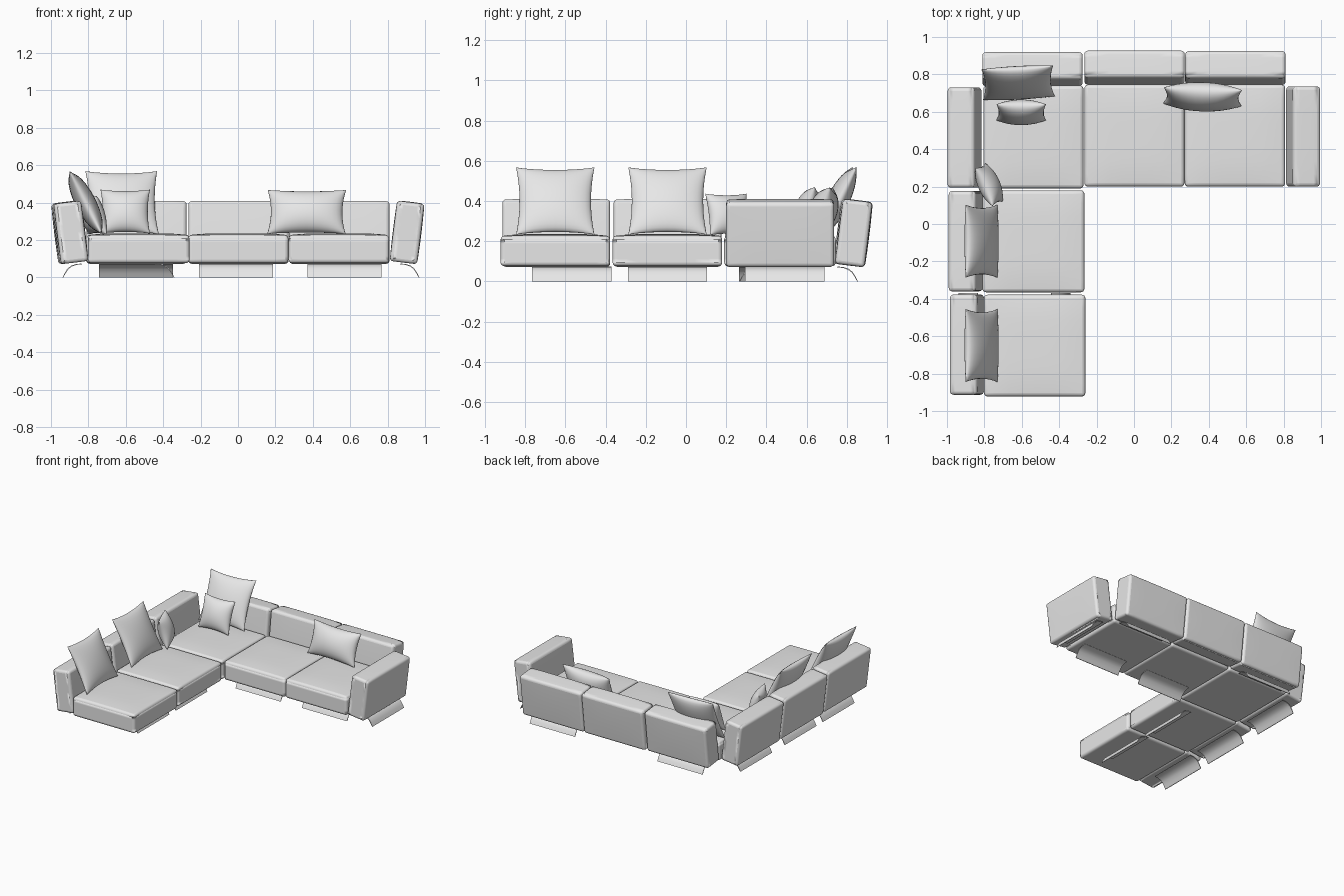
import bpy, bmesh, math
from mathutils import Matrix, Vector

if "Cube" in bpy.data.objects:
    bpy.data.objects.remove(bpy.data.objects["Cube"])

fabric = bpy.data.materials.new("light grey")
fabric.diffuse_color = (0.8, 0.8, 0.8, 1)
fabric.use_nodes = True
fabric.node_tree.nodes["Principled BSDF"].inputs["Base Color"].default_value = fabric.diffuse_color

# Yaw that turns a part whose outer side is local +y
YAW = {"back": 0, "left": 90, "front": 180, "right": -90}


def finish(name, bm, loc, tilt=0, yaw=0, bevel=0, angle=40):
    bmesh.ops.recalc_face_normals(bm, faces=bm.faces)
    m = (Matrix.Translation(loc) @ Matrix.Rotation(math.radians(yaw), 4, 'Z')
         @ Matrix.Rotation(math.radians(-tilt), 4, 'X'))
    bm.transform(m)
    me = bpy.data.meshes.new(name)
    bm.to_mesh(me)
    bm.free()
    me.materials.append(fabric)
    ob = bpy.data.objects.new(name, me)
    bpy.context.collection.objects.link(ob)
    if bevel:
        b = ob.modifiers.new("bevel", 'BEVEL')
        b.width, b.segments, b.limit_method = bevel, 4, 'ANGLE'
        b.angle_limit = math.radians(50)
    bpy.ops.object.select_all(action='DESELECT')
    bpy.context.view_layer.objects.active = ob
    ob.select_set(True)
    bpy.ops.object.shade_smooth_by_angle(angle=math.radians(angle))
    return ob


def cushion(name, loc, size, crown_top=0.0, crown_side=0.0, tilt=0, yaw=0, bevel=0.02):
    """Upholstered block with slightly domed top and sides."""
    bm = bmesh.new()
    bmesh.ops.create_cube(bm, size=2)
    bmesh.ops.subdivide_edges(bm, edges=bm.edges[:], cuts=7, use_grid_fill=True)
    for v in bm.verts:
        x, y, z = v.co
        dome = crown_top * (1 - x ** 4) * (1 - y ** 4) if z > 0.99 else 0
        side = crown_side * (1 - z * z) * (1 - x ** 4) * y if abs(y) > 0.99 else 0
        v.co = Vector((x * size[0] / 2, y * size[1] / 2 + side, z * size[2] / 2 + dome))
    return finish(name, bm, loc, tilt, yaw, bevel)


def pillow(name, loc, w, h, t, tilt, yaw, n=16):
    """Soft pillow with pinched corners: two domed sheets joined at the seam."""
    bm = bmesh.new()
    for s in (-1, 1):
        rows = []
        for j in range(n + 1):
            row = []
            for i in range(n + 1):
                u = math.sin((2 * i / n - 1) * math.pi / 2)
                v = math.sin((2 * j / n - 1) * math.pi / 2)
                a, b = max(0, 1 - u * u), max(0, 1 - v * v)
                row.append(bm.verts.new((u * w / 2 * (1 - 0.09 * b),
                                         s * t / 2 * (a * b) ** 0.5,
                                         v * h / 2 * (1 - 0.09 * a))))
            rows.append(row)
        for j in range(n):
            for i in range(n):
                bm.faces.new((rows[j][i], rows[j][i + 1], rows[j + 1][i + 1], rows[j + 1][i]))
    bmesh.ops.remove_doubles(bm, verts=bm.verts, dist=1e-5)
    return finish(name, bm, loc, tilt, yaw, angle=80)


def leg(name, foot, side, width=0.395):
    """Thin sheet leg curving down and out to the floor."""
    path = [(-0.10, 0.074), (-0.07, 0.071), (-0.045, 0.062), (-0.027, 0.048),
            (-0.012, 0.025), (0, 0)]
    th = 0.004
    prof = path + [(y - th, max(0, z - th)) for y, z in reversed(path)]
    bm = bmesh.new()
    ends = [[bm.verts.new((x, y, z)) for y, z in prof] for x in (-width / 2, width / 2)]
    n = len(prof)
    for i in range(n):
        k = (i + 1) % n
        bm.faces.new((ends[0][i], ends[0][k], ends[1][k], ends[1][i]))
    for e in ends:
        m = len(path)
        for i in range(m - 1):
            bm.faces.new((e[i], e[i + 1], e[n - 2 - i], e[n - 1 - i]))
    return finish(name, bm, (foot[0], foot[1], 0), yaw=YAW[side])


# Seats: x range, y range
seats = {
    "corner_seat": (-0.805, -0.27, 0.19, 0.74),
    "middle_seat": (-0.265, 0.269, 0.2, 0.745),
    "right_seat": (0.271, 0.808, 0.2, 0.745),
    "left_middle_seat": (-0.81, -0.265, -0.365, 0.18),
    "left_front_seat": (-0.802, -0.26, -0.922, -0.378),
}
for name, (x0, x1, y0, y1) in seats.items():
    cushion(name, ((x0 + x1) / 2, (y0 + y1) / 2, 0.151),
            (x1 - x0, y1 - y0, 0.15), crown_top=0.01)

# Leaning backrests and armrests
rests = [
    ("corner_backrest", -0.543, 0.828, "back"),
    ("middle_backrest", 0.003, 0.836, "back"),
    ("right_backrest", 0.542, 0.834, "back"),
    ("right_armrest", 0.904, 0.468, "right"),
    ("corner_armrest", -0.906, 0.462, "left"),
    ("left_middle_backrest", -0.9, -0.092, "left"),
    ("left_front_backrest", -0.893, -0.645, "left"),
]
for name, x, y, side in rests:
    cushion(name, (x, y, 0.24), (0.536, 0.147, 0.324), crown_top=0.003,
            crown_side=0.003, tilt=7, yaw=YAW[side])

# Legs
legs = [
    (-0.545, 0.855, "back"), (0.57, 0.855, "back"),
    (-0.01, 0.265, "front"), (0.57, 0.265, "front"),
    (0.97, 0.49, "right"), (-0.34, -0.092, "right"), (-0.34, -0.567, "right"),
    (-0.938, 0.462, "left"), (-0.938, -0.092, "left"), (-0.938, -0.567, "left"),
]
for i, (x, y, side) in enumerate(legs):
    leg(f"{side}_leg_{i + 1}", (x, y), side)

# Pillows
pillow("large_pillow_corner", (-0.62, 0.755, 0.4), 0.385, 0.375, 0.11, 26, 3)
pillow("large_pillow_middle", (-0.815, -0.092, 0.4), 0.39, 0.375, 0.11, 27, 90)
pillow("large_pillow_front", (-0.815, -0.65, 0.4), 0.39, 0.375, 0.11, 27, 90)
pillow("small_pillow_corner", (-0.603, 0.597, 0.352), 0.265, 0.25, 0.12, 20, 0)
pillow("small_pillow_side", (-0.775, 0.21, 0.333), 0.225, 0.215, 0.11, 16, 114)
pillow("lumbar_pillow", (0.367, 0.68, 0.35), 0.42, 0.25, 0.145, 20, -2)
